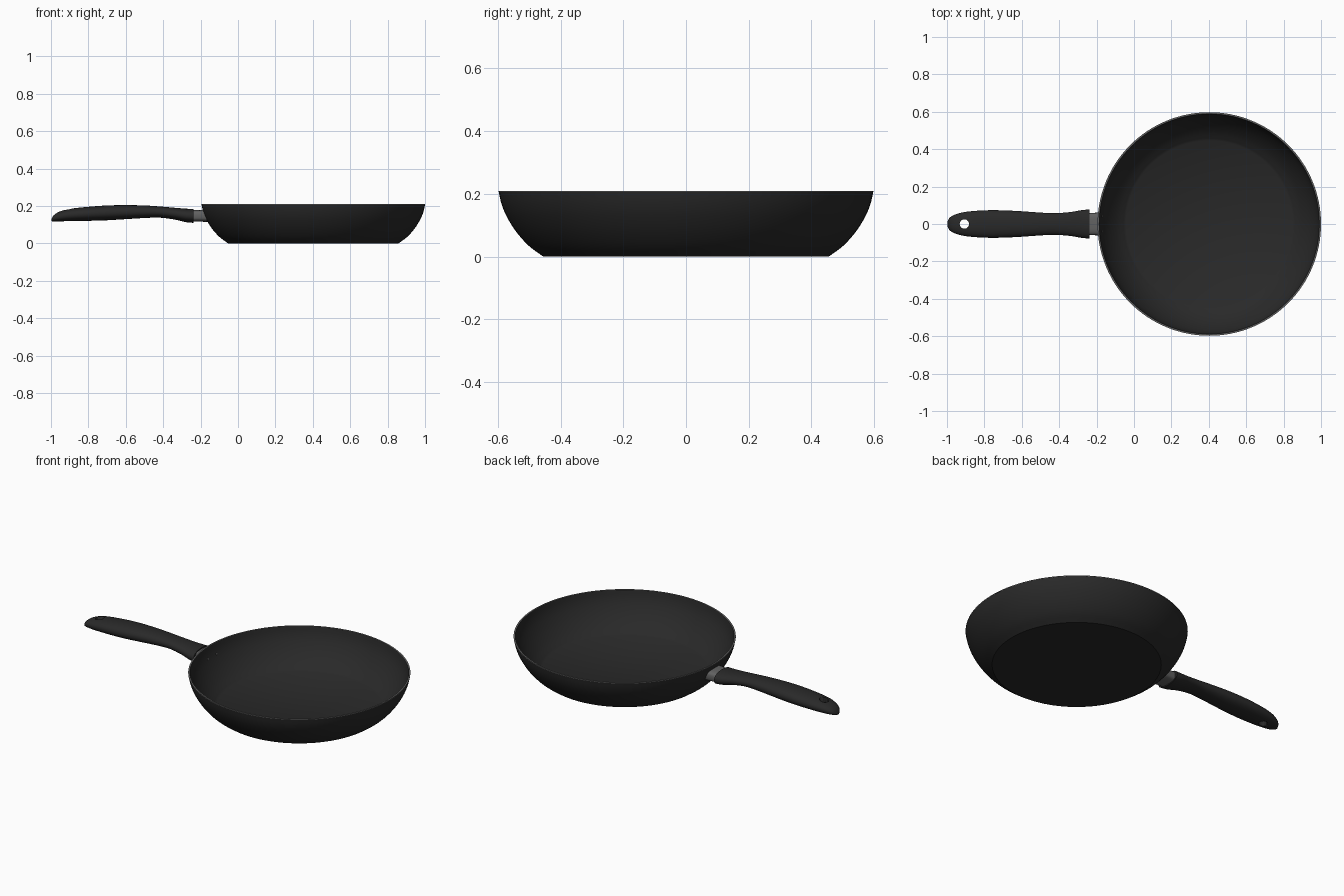
import bpy, bmesh
from math import sin, cos, pi, radians, copysign
from mathutils import Matrix, Vector

if "Cube" in bpy.data.objects:
    bpy.data.objects.remove(bpy.data.objects["Cube"])

CX, R = 0.4025, 0.5975   # pan centre and rim radius


def material(name, v):
    m = bpy.data.materials.new(name)
    m.diffuse_color = (v, v, v, 1)
    m.use_nodes = True
    m.node_tree.nodes["Principled BSDF"].inputs["Base Color"].default_value = m.diffuse_color
    return m


BLACK = material("black_coating", 0.022)
STEEL = material("steel", 0.12)


def finish(name, bm, mat, angle=35):
    bmesh.ops.recalc_face_normals(bm, faces=bm.faces)
    me = bpy.data.meshes.new(name)
    bm.to_mesh(me)
    bm.free()
    ob = bpy.data.objects.new(name, me)
    bpy.context.collection.objects.link(ob)
    me.materials.append(mat)
    bpy.ops.object.select_all(action='DESELECT')
    ob.select_set(True)
    bpy.context.view_layer.objects.active = ob
    bpy.ops.object.shade_smooth_by_angle(angle=radians(angle))
    return ob


def skin(bm, rings, cap=True):
    for a, b in zip(rings, rings[1:]):
        n = len(a)
        for i in range(n):
            j = (i + 1) % n
            bm.faces.new((a[i], a[j], b[j], b[i]))
    if cap:
        bm.faces.new(rings[0])
        bm.faces.new(rings[-1])


def smooth_path(pts, steps):
    """Catmull-Rom resampling of control points."""
    p = [Vector(q) for q in pts]
    p = [2 * p[0] - p[1]] + p + [2 * p[-1] - p[-2]]
    out = []
    for a, b, c, d in zip(p, p[1:], p[2:], p[3:]):
        for k in range(steps):
            t = k / steps
            out.append(0.5 * (2 * b + (c - a) * t + (2 * a - 5 * b + 4 * c - d) * t * t
                              + (3 * b - a - 3 * c + d) * t ** 3))
    return out + [p[-2]]


def lathe(name, profile, mat, closed=False, n=128):
    bm = bmesh.new()
    rings = [[bm.verts.new((CX + r * cos(2 * pi * i / n), r * sin(2 * pi * i / n), z))
              for i in range(n)] for r, z in profile]
    skin(bm, rings + rings[:1] if closed else rings, cap=not closed)
    return finish(name, bm, mat)


def section(bm, x, half, low, high, n=32, power=0.9, slope=0.0):
    """Rounded cross-section across x; slope leans it with height."""
    ring = []
    for i in range(n):
        c, s = cos(2 * pi * i / n), sin(2 * pi * i / n)
        y = half * copysign(abs(c) ** power, c)
        dz = (high - low) / 2 * copysign(abs(s) ** power, s)
        ring.append(bm.verts.new((x + slope * dz, y, (low + high) / 2 + dz)))
    return ring


# Pan body: outer wall up, inner wall down
outer = smooth_path([(0.455, 0, 0), (0.502, 0.035, 0), (0.543, 0.081, 0),
                     (0.573, 0.13, 0), (0.589, 0.17, 0), (R, 0.208, 0)], 4)
outer = [(p.x, p.y) for p in outer]
inner = [(r - 0.009, z + 0.006 * (1 - z / 0.208)) for r, z in reversed(outer)]
lathe("pan_body", outer + inner, BLACK)

# Bare metal rim
lathe("pan_rim", [(R, 0.206), (R, 0.21), (R - 0.009, 0.21), (R - 0.009, 0.206)],
      STEEL, closed=True)

# Grip: x, half width, underside and top heights
stations = [(-0.998, 0.012, 0.119, 0.130), (-0.985, 0.034, 0.118, 0.151),
            (-0.955, 0.051, 0.118, 0.170), (-0.90, 0.065, 0.119, 0.185),
            (-0.80, 0.073, 0.121, 0.196), (-0.70, 0.073, 0.124, 0.203),
            (-0.60, 0.068, 0.130, 0.205), (-0.50, 0.061, 0.136, 0.203),
            (-0.42, 0.058, 0.138, 0.198), (-0.34, 0.064, 0.128, 0.191),
            (-0.28, 0.074, 0.114, 0.186), (-0.238, 0.078, 0.110, 0.185)]
bm = bmesh.new()
cols = [smooth_path([(s[0], s[1], 0) for s in stations], 4),
        smooth_path([(s[0], s[2], s[3]) for s in stations], 4)]
skin(bm, [section(bm, a.x, a.y, b.y, b.z) for a, b in zip(*cols)])
grip = finish("handle_grip", bm, BLACK)

# Hanging hole through the grip
bm = bmesh.new()
bmesh.ops.create_cone(bm, cap_ends=True, segments=32, radius1=0.025, radius2=0.025,
                      depth=0.3, matrix=Matrix.Translation((-0.907, 0, 0.15)))
cutter = finish("hole_cutter", bm, BLACK)
cutter.hide_render = True
mod = grip.modifiers.new("hanging_hole", 'BOOLEAN')
mod.operation, mod.solver, mod.object = 'DIFFERENCE', 'EXACT', cutter
bpy.context.view_layer.objects.active = grip
bpy.ops.object.modifier_apply(modifier=mod.name)
bpy.data.objects.remove(cutter)

# Steel collar joining the grip to the pan wall
bm = bmesh.new()
skin(bm, [section(bm, -0.245, 0.06, 0.117, 0.178, power=0.6),
          section(bm, -0.21, 0.06, 0.117, 0.178, power=0.6),
          section(bm, -0.174, 0.062, 0.115, 0.18, power=0.6, slope=-0.36)])
finish("handle_collar", bm, STEEL)

# Rivet heads on the inner wall
for side, y in (("left", 0.04), ("right", -0.04)):
    bm = bmesh.new()
    bmesh.ops.create_uvsphere(bm, u_segments=16, v_segments=8, radius=0.007)
    bmesh.ops.scale(bm, vec=(0.5, 1, 1), verts=bm.verts)
    bmesh.ops.translate(bm, vec=(-0.169, y, 0.15), verts=bm.verts)
    finish("rivet_" + side, bm, STEEL)
